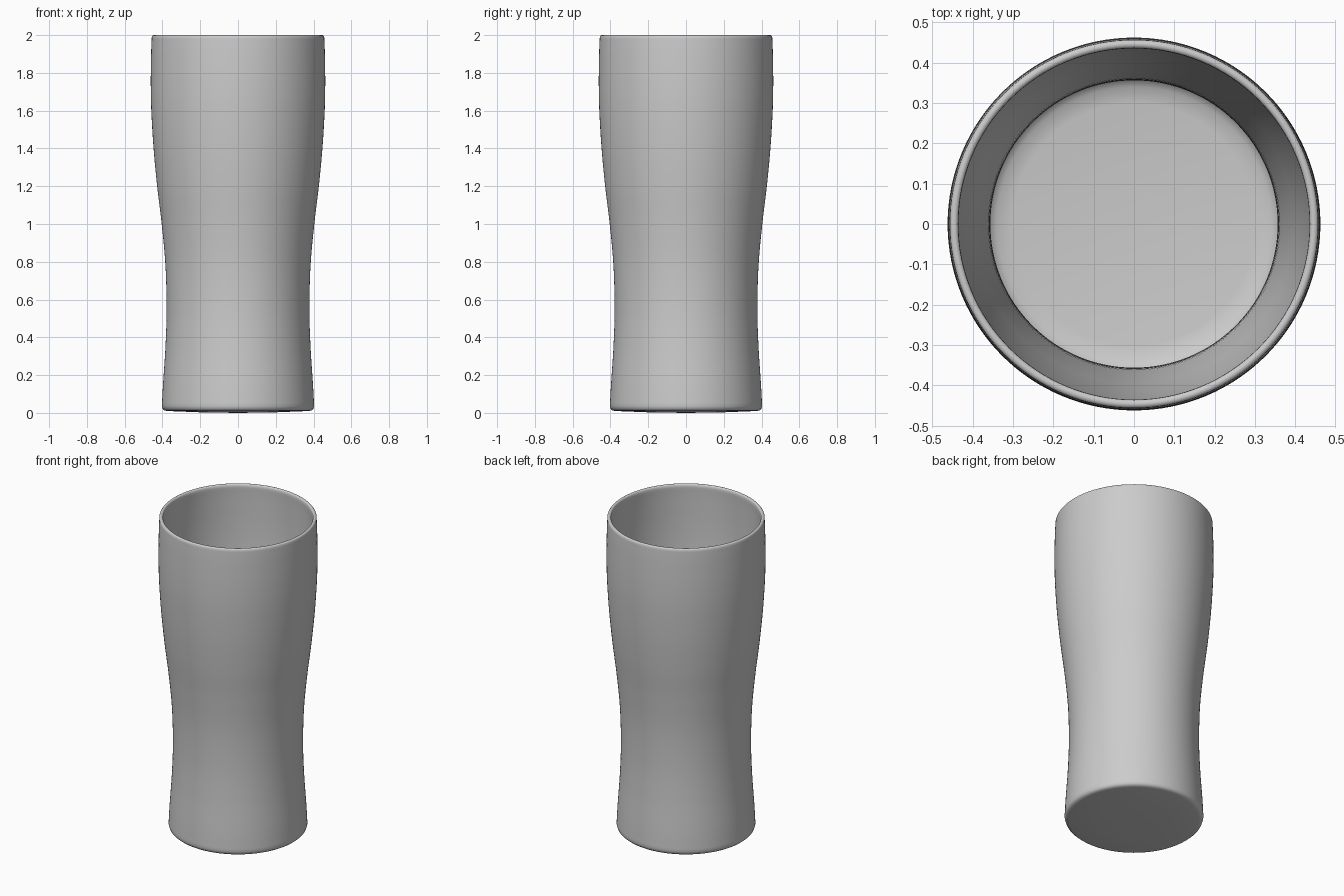
import bpy, bmesh, math
from mathutils import Vector

if "Cube" in bpy.data.objects:
    bpy.data.objects.remove(bpy.data.objects["Cube"])

SEGMENTS = 128


def smooth_path(points, steps=6):
    """Catmull-Rom samples through (radius, height) points."""
    p = [Vector(q) for q in points]
    p = [2 * p[0] - p[1]] + p + [2 * p[-1] - p[-2]]
    out = []
    for a, b, c, d in zip(p, p[1:], p[2:], p[3:]):
        for i in range(steps):
            t = i / steps
            out.append(0.5 * (2 * b + (c - a) * t + (2 * a - 5 * b + 4 * c - d) * t * t
                              + (3 * b - a - 3 * c + d) * t ** 3))
    return out + [p[-2]]


def lathe(name, profile, material):
    """Revolve a profile that starts and ends on the z axis."""
    bm = bmesh.new()
    verts = [bm.verts.new((q[0], 0, q[1])) for q in profile]
    edges = [bm.edges.new(pair) for pair in zip(verts, verts[1:])]
    bmesh.ops.spin(bm, geom=verts + edges, cent=(0, 0, 0), axis=(0, 0, 1),
                   angle=math.tau, steps=SEGMENTS, use_duplicate=False)
    bmesh.ops.remove_doubles(bm, verts=bm.verts, dist=1e-5)
    bmesh.ops.recalc_face_normals(bm, faces=bm.faces)
    mesh = bpy.data.meshes.new(name)
    bm.to_mesh(mesh)
    bm.free()
    mesh.materials.append(material)
    obj = bpy.data.objects.new(name, mesh)
    bpy.context.collection.objects.link(obj)
    bpy.context.view_layer.objects.active = obj
    obj.select_set(True)
    bpy.ops.object.shade_smooth_by_angle(angle=math.radians(40))
    return obj


grey = bpy.data.materials.new("plain grey")
grey.diffuse_color = (0.6, 0.6, 0.6, 1)
grey.use_nodes = True
grey.node_tree.nodes["Principled BSDF"].inputs["Base Color"].default_value = grey.diffuse_color

# Slightly domed underside with a rounded foot
base = [(0, 0), (0.2, 0.003), (0.375, 0.010), (0.390, 0.013), (0.399, 0.021)]
# Outer wall: waisted below, swelling near the top
outer = smooth_path([(0.403, 0.035), (0.397, 0.15), (0.384, 0.35), (0.378, 0.55),
                     (0.384, 0.78), (0.404, 1.0), (0.428, 1.2), (0.447, 1.4),
                     (0.459, 1.6), (0.462, 1.75), (0.460, 1.9), (0.457, 1.98)])
# Rounded rim between outer and inner walls
rim = [(0.446 + 0.011 * math.cos(a), 1.989 + 0.011 * math.sin(a))
       for a in (math.pi * i / 8 for i in range(1, 8))]
# Inner wall follows the outer one, ending in a rounded floor
inner = [(q.x - 0.022, q.y) for q in reversed(outer) if q.y > 0.12]
floor = [(0.371, 0.085), (0.362, 0.060), (0.340, 0.045), (0.30, 0.039), (0, 0.036)]

lathe("tumbler", base + [tuple(q) for q in outer] + rim + inner + floor, grey)
